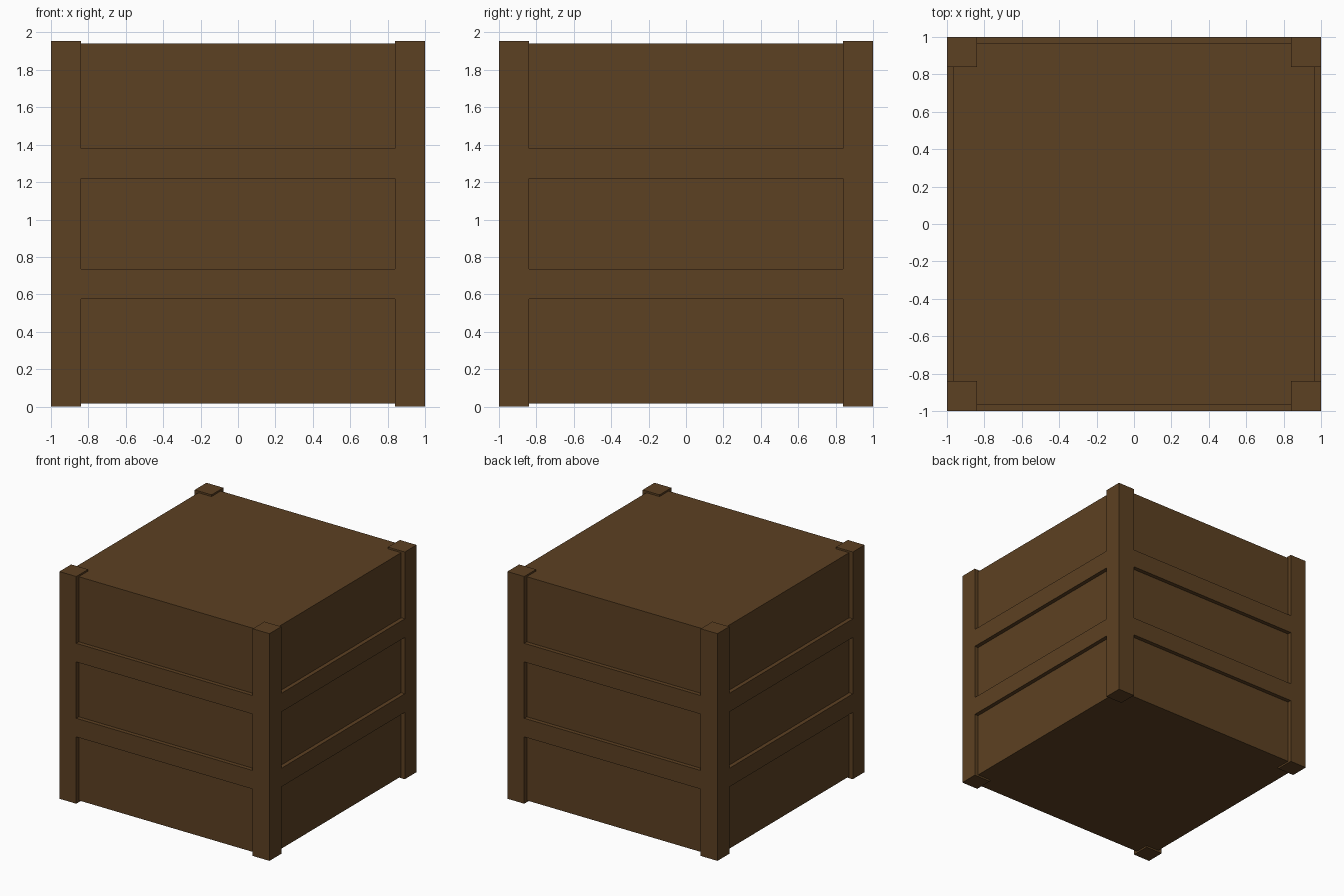
import bpy

if "Cube" in bpy.data.objects:
    bpy.data.objects.remove(bpy.data.objects["Cube"])

HEIGHT = 1.955   # corner post height
POST = 0.16      # post width, also rail height
BODY = 0.965     # half width of the inner box
GAP = 0.015      # how far posts stand past the box, top and bottom

wood = bpy.data.materials.new("brown wood")
wood.diffuse_color = (0.108, 0.052, 0.016, 1)
wood.use_nodes = True
wood.node_tree.nodes["Principled BSDF"].inputs["Base Color"].default_value = wood.diffuse_color


def box(name, low, high):
    """Axis-aligned box between two corners."""
    center = [(a + b) / 2 for a, b in zip(low, high)]
    bpy.ops.mesh.primitive_cube_add(size=1, location=center)
    obj = bpy.context.object
    obj.name = name
    obj.scale = [b - a for a, b in zip(low, high)]
    bpy.ops.object.transform_apply(location=True, rotation=False, scale=True)
    obj.data.materials.append(wood)
    return obj


# Inner box forming the recessed panels, lid and floor
box("crate_body", (-BODY, -BODY, GAP), (BODY, BODY, HEIGHT - GAP))

# Square corner posts
inner = 1 - POST
for sx in (-1, 1):
    for sy in (-1, 1):
        xs = sorted((sx * inner, sx))
        ys = sorted((sy * inner, sy))
        box("corner_post", (xs[0], ys[0], 0), (xs[1], ys[1], HEIGHT))

# Two rails per side, flush with the post faces
for z in (0.575, 1.22):
    for s in (-1, 1):
        near, far = sorted((s * BODY, s))
        box("side_rail", (near, -inner, z), (far, inner, z + POST))
        box("front_back_rail", (-inner, near, z), (inner, far, z + POST))
